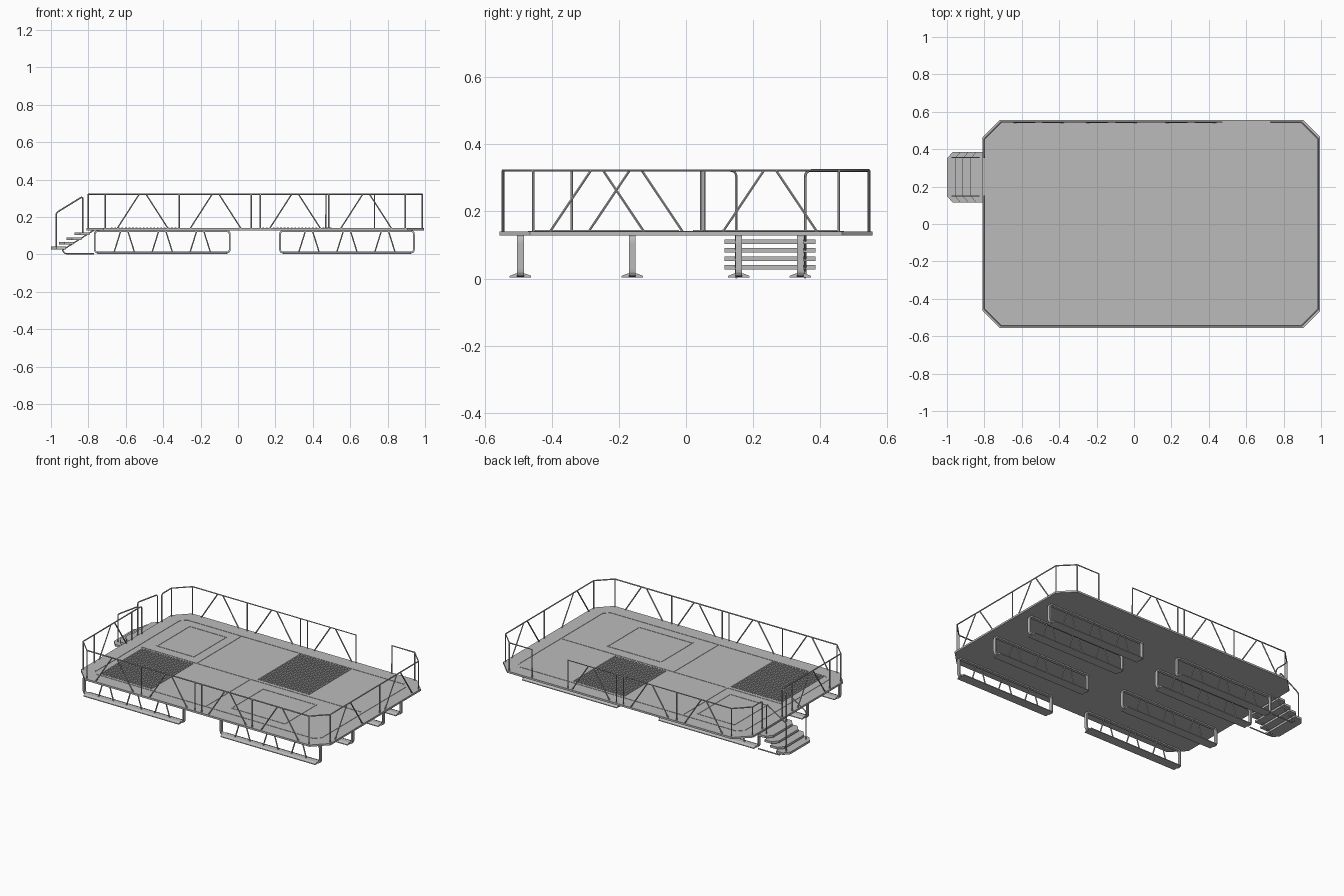
import bpy, bmesh, math
from mathutils import Vector

cube = bpy.data.objects.get("Cube")
if cube:
    bpy.data.objects.remove(cube)

grey = bpy.data.materials.new("plain grey")
grey.use_nodes = True
tone = (0.5, 0.5, 0.5, 1)
grey.diffuse_color = tone
grey.node_tree.nodes["Principled BSDF"].inputs["Base Color"].default_value = tone

R = 0.004          # tube radius
FLOOR, TOP = 0.14, 0.322
X0, X1, Y1, CUT = -0.80, 0.985, 0.545, 0.09   # railing outline


def finish(name, bm):
    bmesh.ops.recalc_face_normals(bm, faces=bm.faces)
    me = bpy.data.meshes.new(name)
    bm.to_mesh(me)
    bm.free()
    me.materials.append(grey)
    ob = bpy.data.objects.new(name, me)
    bpy.context.collection.objects.link(ob)
    return ob


def prism(bm, points, offset):
    """Extrude a closed outline by an offset vector."""
    face = bm.faces.new([bm.verts.new(p) for p in points])
    new = bmesh.ops.extrude_face_region(bm, geom=[face])["geom"]
    bmesh.ops.translate(bm, vec=offset, verts=[v for v in new if isinstance(v, bmesh.types.BMVert)])


def fillet(points, radius, closed=False, steps=4):
    """Round the inner corners of a path."""
    pts = [Vector(p) for p in points]
    out, n = [], len(pts)
    for i, p in enumerate(pts):
        if not closed and i in (0, n - 1):
            out.append(p)
            continue
        a = p + (pts[i - 1] - p).normalized() * radius
        b = p + (pts[(i + 1) % n] - p).normalized() * radius
        for s in range(steps + 1):
            t = s / steps
            out.append(a * (1 - t) ** 2 + p * 2 * t * (1 - t) + b * t * t)
    return out


def tubes(name, paths, radius=R):
    """Round bars along several paths, as one mesh."""
    cu = bpy.data.curves.new(name, "CURVE")
    cu.dimensions = "3D"
    cu.bevel_depth, cu.bevel_resolution, cu.use_fill_caps = radius, 1, True
    for path in paths:
        sp = cu.splines.new("POLY")
        sp.points.add(len(path) - 1)
        for q, p in zip(sp.points, path):
            q.co = (*p, 1)
    cu.materials.append(grey)
    ob = bpy.data.objects.new(name, cu)
    bpy.context.collection.objects.link(ob)
    bpy.ops.object.select_all(action="DESELECT")
    ob.select_set(True)
    bpy.context.view_layer.objects.active = ob
    bpy.ops.object.convert(target="MESH")
    bpy.ops.object.shade_smooth_by_angle(angle=math.radians(50))


def octagon(x0, x1, y0, y1, c, z):
    return [Vector(p) for p in ((x0, y0 + c, z), (x0 + c, y0, z), (x1 - c, y0, z), (x1, y0 + c, z),
                                (x1, y1 - c, z), (x1 - c, y1, z), (x0 + c, y1, z), (x0, y1 - c, z))]


def strip(bm, a, b, width=0.008, height=0.002):
    """Thin raised strip on the deck between two plan points."""
    a, b = Vector((*a, FLOOR)), Vector((*b, FLOOR))
    d = (b - a).normalized() * width / 2
    s = Vector((-d.y, d.x, 0))
    prism(bm, [a - d - s, b + d - s, b + d + s, a - d + s], (0, 0, height))


def loop(bm, pts):
    for i, p in enumerate(pts):
        strip(bm, pts[i - 1], p)


# Deck slab
bm = bmesh.new()
prism(bm, octagon(-0.81, 0.995, -0.555, 0.555, 0.09, 0.128), (0, 0, FLOOR - 0.128))
finish("deck", bm)

# Raised seams, hatches and grates on the deck
bm = bmesh.new()
loop(bm, [p.xy for p in octagon(-0.725, 0.905, -0.465, 0.465, 0.035, 0)])
strip(bm, (-0.69, 0), (0.885, 0))
strip(bm, (0.09, -0.46), (0.09, 0))
strip(bm, (-0.3, 0), (-0.3, 0.46))
for x0, x1, y0, y1 in ((-0.63, -0.365, 0.065, 0.4), (0.23, 0.615, -0.395, -0.07)):
    loop(bm, [(x0, y0), (x1, y0), (x1, y1), (x0, y1)])
finish("deck_seams", bm)

bm = bmesh.new()
SLATS = 20
for x0, y0 in ((-0.675, -0.445), (0.135, 0.025)):
    for i in range(SLATS):
        x = x0 + 0.36 * i / (SLATS - 1)
        strip(bm, (x, y0), (x, y0 + 0.42), 0.009, 0.004)
finish("deck_grates", bm)

# Top rail, open at the stairs and at the back
ring = octagon(X0, X1, -Y1, Y1, CUT, TOP)
GAP = (0.15, 0.355, 0.47, 0.73)


def post(x, y):
    return [(x, y, FLOOR - 0.005), (x, y, TOP)]


start = fillet([(X0, GAP[0], FLOOR), (X0, GAP[0], TOP), (X0, GAP[0] - 0.05, TOP)], 0.02)
end = fillet([(X0, GAP[1] + 0.05, TOP), (X0, GAP[1], TOP), (X0, GAP[1], FLOOR)], 0.02)
tubes("top_rail", [
    start + ring[:6] + [(GAP[3], Y1, TOP), (GAP[3], Y1, FLOOR)],
    [(GAP[2], Y1, FLOOR), (GAP[2], Y1, TOP)] + ring[6:] + end])

# Railing posts
posts = [post(p.x, p.y) for p in ring]
posts += [post(x, -Y1) for x in (-0.315, 0.07, 0.12, 0.485)]
posts += [post(x, Y1) for x in (-0.315, 0.07, 0.12)]
posts += [post(X1, 0.055), post(X0, -0.34), post(X0, 0.045)]
tubes("railing_posts", posts)

# Slanted railing braces in pairs
braces = []
for side in (-1, 1):
    for cx in (-0.51, -0.12, 0.305, 0.685):
        if side > 0 and cx > 0.5:
            continue
        for s in (-1, 1):
            braces.append([(cx + s * 0.135, side * Y1, FLOOR), (cx + s * 0.018, side * Y1, TOP)])
for x, cy in ((X1, -0.265), (X1, 0.25), (X0, -0.15)):
    for s in (-1, 1):
        braces.append([(x, cy + s * 0.14, FLOOR), (x, cy + s * 0.018, TOP)])
tubes("railing_braces", braces)

# Support frames on skids
frames, skids, struts = bmesh.new(), bmesh.new(), []
for y in (-0.493, -0.16, 0.157, 0.34):
    for x0, x1 in ((-0.77, -0.04), (0.22, 0.945)):
        rings = []
        for inset, rad in ((0, 0.022), (0.009, 0.014)):
            a, b, lo, hi = x0 + inset, x1 - inset, 0.005 + inset, 0.129 - inset
            pts = fillet([(a, 0, lo), (b, 0, lo), (b, 0, hi), (a, 0, hi)], rad, True)
            for dy in (-0.01, 0.01):
                rings.append([frames.verts.new(p + Vector((0, y + dy, 0))) for p in pts])
        n = len(rings[0])
        for r, q in ((0, 1), (1, 3), (3, 2), (2, 0)):
            for i in range(n):
                j = (i + 1) % n
                frames.faces.new((rings[r][i], rings[r][j], rings[q][j], rings[q][i]))
        # flat foot with sloped shoulders
        prof = [(-0.032, 0.003), (0.032, 0.003), (0.032, 0.008), (0.014, 0.015), (-0.014, 0.015), (-0.032, 0.008)]
        prism(skids, [(x0 + 0.02, y + u, z) for u, z in prof], (x1 - x0 - 0.04, 0, 0))
        for k in (-1, 0, 1):
            cx = (x0 + x1) / 2 + k * 0.203
            for s in (-1, 1):
                struts.append([(cx + s * 0.055, y, 0.01), (cx + s * 0.019, y, 0.125)])
finish("support_frames", frames)
finish("support_skids", skids)
tubes("support_struts", struts)

# Stair treads with clipped front corners
bm = bmesh.new()
for i in range(4):
    x, z = -1.0 + 0.0417 * i, 0.027 + 0.0253 * i
    prism(bm, [(x, 0.15, z), (x + 0.03, 0.115, z), (x + 0.08, 0.115, z),
               (x + 0.08, 0.385, z), (x + 0.03, 0.385, z), (x, 0.35, z)], (0, 0, 0.014))
finish("stair_treads", bm)

# Stair stringers and handrails
stringers, handrails = [], []
for y in GAP[:2]:
    stringers.append(fillet([(-0.77, y, 0.13), (-0.94, y, 0.022), (-0.925, y, R), (-0.77, y, R)], 0.007))
    handrails.append(fillet([(-0.973, y, 0.03), (-0.973, y, 0.222), (-0.83, y, 0.31), (-0.83, y, 0.115)], 0.015))
tubes("stair_stringers", stringers)
tubes("stair_handrails", handrails)
